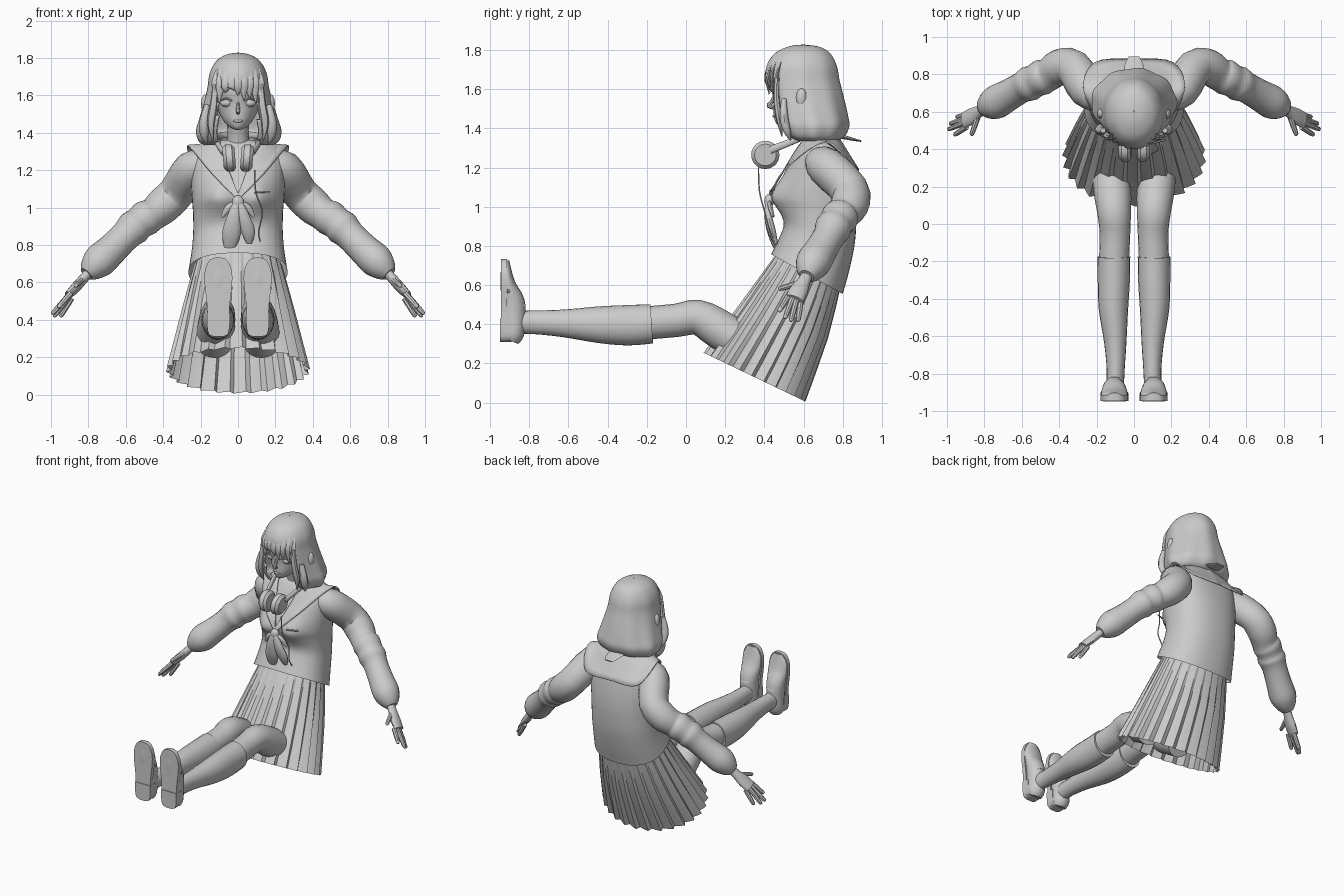
import bpy, bmesh, math
from mathutils import Vector

grey = bpy.data.materials.new("light_grey")
grey.diffuse_color = (0.6, 0.6, 0.6, 1)


def finish(name, bm, mirror=False, angle=40, thick=0):
    bmesh.ops.recalc_face_normals(bm, faces=bm.faces)
    me = bpy.data.meshes.new(name)
    bm.to_mesh(me)
    bm.free()
    ob = bpy.data.objects.new(name, me)
    bpy.context.collection.objects.link(ob)
    me.materials.append(grey)
    bpy.ops.object.select_all(action='DESELECT')
    ob.select_set(True)
    bpy.context.view_layer.objects.active = ob
    bpy.ops.object.shade_smooth_by_angle(angle=math.radians(angle))
    if thick:
        m = ob.modifiers.new("thickness", 'SOLIDIFY')
        m.thickness = thick
    if mirror:
        ob.modifiers.new("mirror", 'MIRROR').use_clip = False
    return ob


def spline(rows, k):
    """Catmull-Rom interpolation of rows of numbers."""
    if k < 2:
        return [list(r) for r in rows]
    p = [rows[0]] + list(rows) + [rows[-1]]
    out = []
    for i in range(1, len(p) - 2):
        for s in range(k):
            t = s / k
            out.append([0.5 * (2 * b + (c - a) * t + (2 * a - 5 * b + 4 * c - d) * t * t
                               + (3 * b - a - 3 * c + d) * t ** 3)
                        for a, b, c, d in zip(p[i - 1], p[i], p[i + 1], p[i + 2])])
    return out + [list(rows[-1])]


def skin(rings, caps):
    bm = bmesh.new()
    vs = [[bm.verts.new(c) for c in r] for r in rings]
    n = len(vs[0])
    for a, b in zip(vs, vs[1:]):
        for j in range(n):
            bm.faces.new((a[j], a[(j + 1) % n], b[(j + 1) % n], b[j]))
    if caps:
        bm.faces.new(vs[0])
        bm.faces.new(vs[-1])
    return bm


def tube(name, rows, n=14, up=(0, 0, 1), k=3, mirror=False, caps=True):
    """Tube along rows of x, y, z, half width, half height."""
    rows = spline([tuple(r) if len(r) == 5 else tuple(r) + (r[3],) for r in rows], k)
    pts = [Vector(r[:3]) for r in rows]
    rings = []
    for i, r in enumerate(rows):
        t = (pts[min(i + 1, len(pts) - 1)] - pts[max(i - 1, 0)]).normalized()
        u = t.cross(Vector(up)).normalized()
        v = u.cross(t)
        rings.append([pts[i] + u * (r[3] * math.cos(2 * math.pi * j / n))
                      + v * (r[4] * math.sin(2 * math.pi * j / n)) for j in range(n)])
    return finish(name, skin(rings, caps), mirror)


def stack(rows, n=48, k=4, wave=lambda a, t: 1, power=1.0, caps=False):
    """Rings given by front y, z, back y, z and half width."""
    rows = spline(rows, k)
    rings = []
    for i, (yf, zf, yb, zb, w) in enumerate(rows):
        ring = []
        for j in range(n):
            a = 2 * math.pi * j / n
            f = wave(j, i / (len(rows) - 1))
            c, s = [math.copysign(abs(q) ** power, q) * f for q in (math.cos(a), math.sin(a))]
            ring.append((w * c, (yf + yb) / 2 + (yb - yf) / 2 * s, (zf + zb) / 2 + (zb - zf) / 2 * s))
        rings.append(ring)
    return skin(rings, caps)


def ball(name, loc, size, mirror=False):
    bm = bmesh.new()
    bmesh.ops.create_uvsphere(bm, u_segments=20, v_segments=12, radius=1)
    for v in bm.verts:
        v.co = Vector(loc) + Vector(a * b for a, b in zip(v.co, size))
    return finish(name, bm, mirror, 60)


# Blouse with bust
bm = stack([(.435, .757, .80, .555, .265), (.475, .84, .83, .66, .25), (.50, .91, .86, .80, .24),
            (.49, 1.0, .87, .92, .24), (.48, 1.06, .87, 1.0, .245), (.50, 1.16, .86, 1.10, .25),
            (.55, 1.26, .83, 1.24, .245), (.595, 1.33, .78, 1.32, .19), (.63, 1.36, .75, 1.36, .09)], power=.85)
for v in bm.verts:
    if v.co.y < .66:
        v.co.y -= .055 * math.exp(-((abs(v.co.x) - .10) / .08) ** 2 - ((v.co.z - 1.05) / .085) ** 2)
blouse = finish("blouse", bm)

# Skirt with overlapping knife pleats
finish("skirt", stack([(.47, .77, .79, .60, .235), (.30, .53, .72, .33, .30), (.10, .25, .60, .01, .37)],
                      n=26 * 4, k=2, wave=lambda j, t: 1 + (j % 4 - 1.5) * .022 * (.25 + t)), angle=20)

# Sailor collar: strip from neckline to outer edge, resting on the blouse
inner = spline([(0, .775, 1.365), (.09, .71, 1.375), (.095, .62, 1.35), (.055, .52, 1.22), (0, .425, 1.075)], 5)
outer = spline([(0, .885, 1.19), (.21, .865, 1.20), (.27, .71, 1.335), (.145, .50, 1.19), (0, .42, 1.04)], 5)
bm = bmesh.new()
grid = [[bm.verts.new(Vector(a).lerp(Vector(b), s / 6)) for s in range(7)] for a, b in zip(inner, outer)]
for a, b in zip(grid, grid[1:]):
    for s in range(6):
        bm.faces.new((a[s], a[s + 1], b[s + 1], b[s]))
collar = finish("sailor_collar", bm)
wrap = collar.modifiers.new("rest", 'SHRINKWRAP')
wrap.target, wrap.wrap_mode, wrap.offset = blouse, 'OUTSIDE', .012
collar.modifiers.new("thickness", 'SOLIDIFY').thickness = .008
collar.modifiers.new("mirror", 'MIRROR')

# Neckerchief and pocket
ball("neckerchief_knot", (0, .425, 1.03), (.032, .025, .035))
tube("neckerchief_tail_left", [(-.005, .42, 1.03, .02, .015), (-.02, .42, .95, .038, .02),
                               (-.035, .44, .86, .05, .022), (-.045, .46, .785, .03, .01)], up=(0, 1, 0))
tube("neckerchief_tail_right", [(.005, .42, 1.03, .02, .015), (.03, .42, .95, .032, .02),
                                (.055, .44, .87, .037, .02), (.06, .46, .81, .015, .01)], up=(0, 1, 0))
tube("neckerchief_wing", [(0, .425, 1.03, .01), (.05, .43, 1.00, .02, .012), (.085, .445, .95, .008)],
     n=10, up=(0, 1, 0), mirror=True)
tube("pocket_edge", [(.09, .43, 1.08, .005), (.17, .45, 1.085, .005)], n=6, k=1)

# Sleeves, wrinkled at the elbow and gathered at the cuff
tube("sleeve", [(.17, .67, 1.23, .07), (.245, .715, 1.205, .10), (.325, .835, 1.085, .098), (.40, .835, 1.01, .098),
                (.455, .80, .965, .088), (.49, .785, .945, .096), (.53, .765, .915, .088), (.56, .75, .89, .094),
                (.60, .73, .85, .082), (.67, .69, .78, .084), (.74, .65, .715, .09), (.785, .628, .67, .068),
                (.81, .615, .645, .04)], n=20, mirror=True)

# Hands
palm_up = (1, .3, 1)
tube("palm", [(.795, .62, .655, .03, .026), (.83, .60, .615, .034, .026), (.87, .575, .57, .047, .026),
              (.91, .555, .53, .045, .02)], up=palm_up, mirror=True)
for name, base, tip in (("index_finger", (.895, .52, .54), (.962, .475, .465)),
                        ("middle_finger", (.905, .542, .53), (.995, .505, .43)),
                        ("ring_finger", (.905, .562, .52), (.985, .535, .415)),
                        ("little_finger", (.89, .585, .515), (.95, .572, .415)),
                        ("thumb", (.835, .575, .61), (.87, .472, .58))):
    a, b = Vector(base), Vector(tip)
    tube(name, [(*a, .016), (*a.lerp(b, .6), .0145), (*a.lerp(b, .92), .012), (*b, .005)],
         n=8, up=palm_up, k=2, mirror=True)

# Legs and knee socks
tube("thigh", [(.108, -.22, .405, .08, .085), (.102, -.05, .42, .082, .085), (.106, .06, .435, .09, .09),
               (.115, .17, .375, .10, .1), (.13, .32, .28, .1, .1)], n=20, mirror=True)
tube("knee_sock", [(.108, -.175, .402, .088, .1), (.108, -.3, .395, .086, .103), (.110, -.45, .398, .079, .093),
                   (.100, -.63, .405, .06, .07), (.098, -.78, .41, .048, .06), (.102, -.88, .41, .048, .06)],
     n=20, mirror=True)

# Loafers, soles facing forward
tube("shoe_upper", [(.106, -.895, .315, .045, .04), (.106, -.885, .35, .06, .058), (.106, -.882, .44, .06, .063),
                    (.106, -.885, .52, .064, .06), (.105, -.908, .60, .072, .04), (.105, -.918, .67, .067, .028),
                    (.105, -.922, .725, .035, .02)], n=20, up=(0, 1, 0), mirror=True)
tube("shoe_strap", [(.036, -.915, .57, .010), (.065, -.872, .57, .011), (.105, -.86, .565, .012),
                    (.145, -.872, .57, .011), (.174, -.915, .57, .010)], n=8, mirror=True)
tube("shoe_tongue", [(.105, -.875, .58, .03, .008), (.105, -.845, .53, .035, .01), (.105, -.825, .49, .03, .008)],
     up=(0, 1, 0), mirror=True)


def plate(name, outline, y0, y1):
    bm = skin([[(.105 + s * w, y, z) for s, w, z in
                [(1, w, z) for w, z in outline] + [(-1, w, z) for w, z in reversed(outline)]]
               for y in (y0, y1)], True)
    return finish(name, bm, True, 35)


plate("shoe_sole", spline([(.02, .31), (.052, .325), (.06, .40), (.06, .47), (.074, .60), (.07, .67),
                           (.045, .72), (.01, .733)], 3), -.945, -.915)
plate("shoe_heel", spline([(.02, .31), (.052, .325), (.061, .38), (.061, .43)], 3), -.95, -.89)

# Neck, head and face
tube("neck", [(0, .69, 1.28, .075), (0, .66, 1.38, .058), (0, .63, 1.48, .06)], caps=False)
finish("head", stack([(.475, 1.415, .52, 1.415, .012), (.458, 1.43, .60, 1.43, .045), (.447, 1.47, .70, 1.48, .085),
                      (.445, 1.55, .76, 1.55, .115), (.432, 1.64, .77, 1.65, .125), (.47, 1.74, .74, 1.74, .10),
                      (.56, 1.79, .66, 1.79, .04)], caps=True))
tube("nose", [(0, .455, 1.57, .008), (0, .433, 1.53, .010), (0, .422, 1.517, .012), (0, .45, 1.503, .008)],
     n=8, up=(0, 1, 0))
ball("eye", (.06, .474, 1.56), (.036, .022, .022), True)
tube("eyelash", [(.025, .452, 1.567, .005), (.06, .451, 1.583, .006), (.098, .475, 1.568, .005)], n=6, mirror=True)
ball("lips", (0, .452, 1.462), (.026, .011, .008))
ball("ear", (.175, .59, 1.555), (.022, .028, .05), True)

# Hair cap with scalloped ends and an opening for the face
bm = stack([(.55, 1.335, .765, 1.335, .185), (.50, 1.36, .805, 1.355, .215), (.465, 1.41, .832, 1.41, .228),
            (.445, 1.47, .825, 1.47, .212), (.42, 1.56, .805, 1.56, .185), (.407, 1.64, .785, 1.64, .165),
            (.412, 1.72, .77, 1.72, .152), (.455, 1.785, .735, 1.785, .115), (.53, 1.82, .68, 1.817, .06),
            (.599, 1.828, .602, 1.828, .001)],
           n=72, wave=lambda j, t: 1 + .03 * (1 - t) ** 1.5 * math.cos(j * math.pi / 4))
hidden = [f for f in bm.faces for c in [f.calc_center_median()]
          if c.y < .60 and abs(c.x) < .112 and c.z < 1.65]
bmesh.ops.delete(bm, geom=hidden, context='FACES')
finish("hair_cap", bm, thick=.012)

# Fringe and locks lying along the cap surface
for i, (x, end) in enumerate(((-.118, 1.50), (-.095, 1.56), (-.065, 1.615), (-.03, 1.64), (.0, 1.60),
                              (.03, 1.575), (.06, 1.585), (.09, 1.56), (.118, 1.50))):
    y = .598 - .19 * math.sqrt(1 - (x / .165) ** 2)
    tube("fringe_%d" % i, [(x * .85, y + .02, 1.735, .018, .006), (x * .97, y + .003, 1.68, .024, .009),
                           (x, y + .002, 1.64, .022, .008), (x * 1.06, y + .014, end, .003, .003)],
         n=8, up=(0, 1, 0))
tube("front_lock", [(.122, .465, 1.66, .014), (.13, .462, 1.55, .02, .016), (.145, .475, 1.45, .02, .016),
                    (.135, .49, 1.36, .003)], n=8, up=(0, 1, 0), mirror=True)
tube("side_lock", [(.165, .50, 1.55, .014), (.18, .50, 1.46, .026, .022), (.18, .515, 1.39, .022, .02),
                   (.165, .535, 1.34, .003)], n=10, up=(0, 1, 0), mirror=True)
tube("hair_flick", [(0, .79, 1.36, .06, .012), (0, .85, 1.345, .05, .008), (0, .895, 1.335, .03, .004)])

# Headphones hanging round the neck, with a cable
bm = bmesh.new()
for x0, r in ((.015, .055), (.03, .072), (.062, .072), (.08, .055)):
    for j in range(28):
        a = 2 * math.pi * j / 28
        bm.verts.new((x0 + .075 * r * math.sin(a), .405 + r * math.cos(a), 1.265 + r * math.sin(a)))
bmesh.ops.convex_hull(bm, input=bm.verts)
finish("headphone_cup", bm, True, 35)
tube("headphone_band", [(.075, .43, 1.29, .012, .02), (.10, .52, 1.325, .012, .018), (.12, .62, 1.365, .012, .018),
                        (.09, .72, 1.385, .012, .018), (0, .765, 1.39, .012, .018)], mirror=True)
tube("headphone_cable", [(.09, .37, 1.2, .004), (.095, .375, 1.08, .004), (.13, .40, .98, .004),
                         (.11, .43, .87, .004), (.12, .45, .82, .004)], n=6, up=(0, 1, 0))
